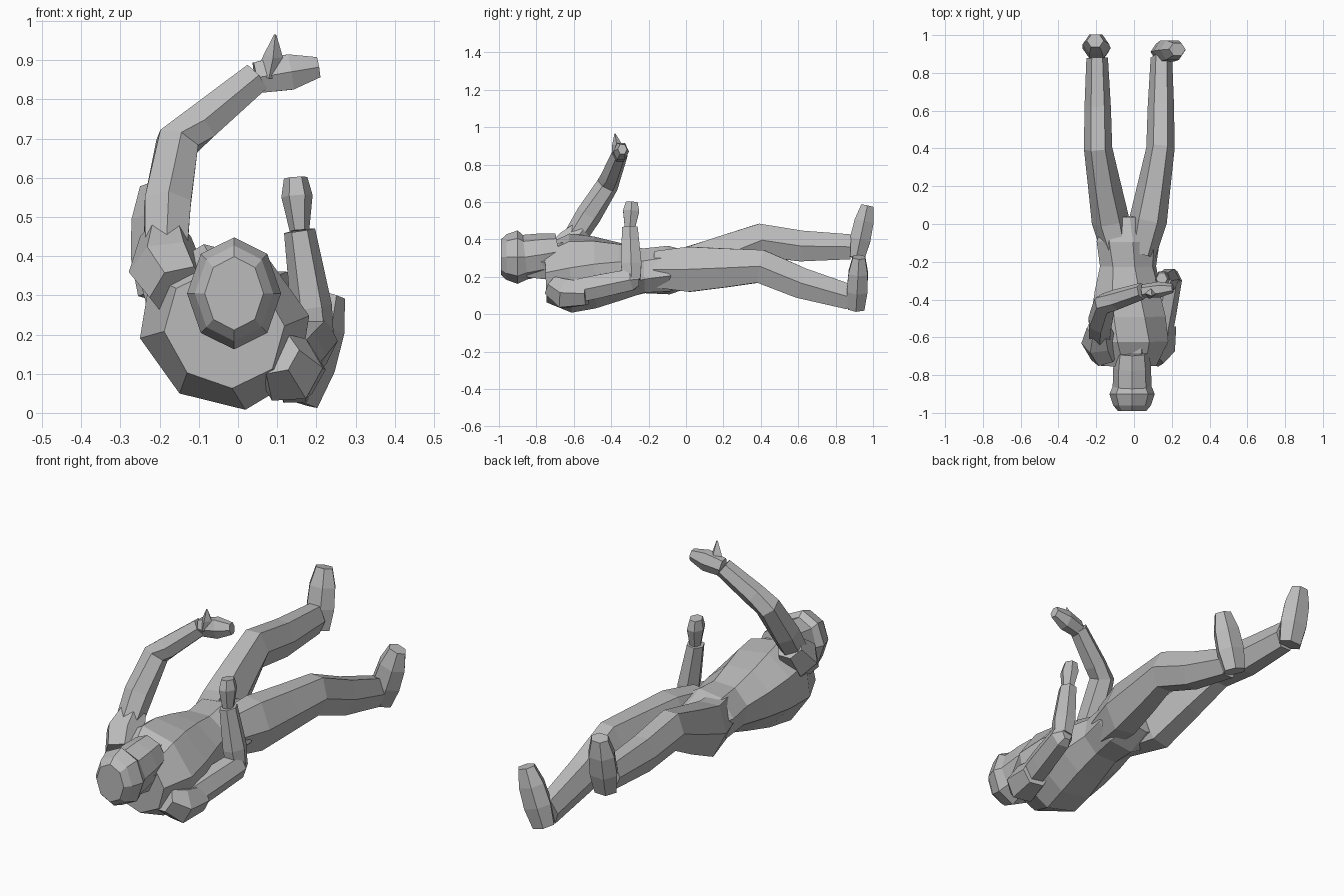
import bpy, bmesh, math
from mathutils import Vector

if "Cube" in bpy.data.objects:
    bpy.data.objects.remove(bpy.data.objects["Cube"], do_unlink=True)

SHADE = (.5, .5, .5, 1)
grey = bpy.data.materials.new("plain grey")
grey.use_nodes = True
grey.diffuse_color = SHADE
grey.node_tree.nodes["Principled BSDF"].inputs["Base Color"].default_value = SHADE

ACROSS = Vector((1, 0, 0))
ALONG = Vector((0, 1, 0))


def mix(start, end, amount):
    return start + (end - start) * amount


def loft(name, path, widths, ratio=(1, 1), roll=(0, 0), sides=6, hint=ACROSS):
    """Skin rings along a path; depth ratio and roll blend from start to end."""
    bm = bmesh.new()
    path = [Vector(point) for point in path]
    last = len(path) - 1
    loops = []
    for i, (centre, width) in enumerate(zip(path, widths)):
        tangent = (path[min(i + 1, last)] - path[max(i - 1, 0)]).normalized()
        u = (hint - tangent * hint.dot(tangent)).normalized()
        v = u.cross(tangent)
        angle = math.radians(mix(*roll, i / last))
        depth = width * mix(*ratio, i / last)
        wide = (u * math.cos(angle) + v * math.sin(angle)) * width
        deep = (v * math.cos(angle) - u * math.sin(angle)) * depth
        turns = [math.tau * k / sides for k in range(sides)]
        loops.append([bm.verts.new(centre + wide * math.cos(a) + deep * math.sin(a))
                      for a in turns])
    for low, high in zip(loops, loops[1:]):
        for k in range(sides):
            n = (k + 1) % sides
            bm.faces.new((low[k], low[n], high[n], high[k]))
    bm.faces.new(loops[0])
    bm.faces.new(loops[-1])
    bmesh.ops.recalc_face_normals(bm, faces=bm.faces)
    mesh = bpy.data.meshes.new(name)
    bm.to_mesh(mesh)
    bm.free()
    mesh.materials.append(grey)
    obj = bpy.data.objects.new(name, mesh)
    bpy.context.collection.objects.link(obj)


def leg(label, side, knee_height, ankle_height, toe_lean):
    """Thigh and shin in one skin, then a foot whose sole faces away from the body."""
    middle = -.025
    pelvis = Vector((middle + side * .06, -.16, .24))
    hip = Vector((middle + side * .1, .02, .24))
    knee = Vector((middle + side * .165, .4, knee_height))
    ankle = Vector((middle + side * .17, .88, ankle_height))
    thigh = hip.lerp(knee, .5)
    calf = knee.lerp(ankle, .45) - Vector((0, 0, .015))
    loft(label + "_leg", [pelvis, hip, thigh, knee, calf, ankle],
         [.08, .1, .087, .075, .07, .057], ratio=(1.4, 1.35))
    heel = ankle + Vector((0, .03, -.06))
    toe = heel + Vector(toe_lean)
    loft(label + "_foot", [heel.lerp(toe, t) for t in (0, .35, .7, 1)],
         [.06, .075, .07, .045], ratio=(.85, .85))


# Trunk, rolled towards the left shoulder and levelling out at the hips
neck_end = Vector((-.035, -.75, .215))
hip_end = Vector((-.03, .04, .24))
trunk_widths = [.16, .23, .22, .19, .155, .17, .12]
steps = len(trunk_widths) - 1
loft("torso", [neck_end.lerp(hip_end, i / steps) for i in range(steps + 1)],
     trunk_widths, ratio=(.92, .75), roll=(-40, -5), sides=8)

# Head with a rounded crown and a narrower face, and the neck
head_ys = (-.99, -.96, -.9, -.86, -.76, -.68)
head_zs = (.305, .305, .305, .305, .32, .335)
loft("head", [(-.01, y, z) for y, z in zip(head_ys, head_zs)],
     [.075, .1, .12, .103, .1, .09], ratio=(1.25, 1.1), sides=8)
loft("neck", [(-.01, -.85, .28), (-.01, -.65, .28)], [.08, .1], ratio=(1.2, 1.2))

# Legs, the right one lifted
leg("right", -1, .395, .36, (-.01, .06, .28))
leg("left", 1, .255, .09, (.085, .015, .275))

# Raised right arm
shoulder = Vector((-.185, -.62, .37))
elbow = Vector((-.155, -.42, .69))
wrist = Vector((.045, -.355, .855))
middle = shoulder.lerp(elbow, .5) - ACROSS * .01
loft("right_shoulder", [(-.15, -.7, .31), shoulder, (-.185, -.55, .45)], [.08, .095, .065])
loft("right_arm", [shoulder, middle, elbow, elbow.lerp(wrist, .3), wrist],
     [.06, .068, .06, .055, .045], hint=ALONG)
fingers = Vector((.205, -.34, .882))
loft("right_hand", [wrist, wrist.lerp(fingers, .55), fingers], [.035, .042, .025],
     ratio=(1.3, 1.2), hint=ALONG)
loft("right_thumb", [(.08, -.36, .86), (.09, -.37, .91), (.095, -.38, .965)],
     [.035, .025, .003], sides=4, hint=ALONG)

# Bent left arm, forearm upright
shoulder = Vector((.13, -.65, .11))
elbow = Vector((.2, -.29, .185))
wrist = Vector((.157, -.3, .465))
loft("left_shoulder", [(.1, -.72, .15), shoulder, (.155, -.53, .11)], [.06, .09, .07])
loft("left_upper_arm", [shoulder, shoulder.lerp(elbow, .5), elbow, elbow + ALONG * .04],
     [.06, .06, .055, .03], ratio=(1.2, 1.2))
loft("left_forearm", [elbow, elbow.lerp(wrist, .3), wrist], [.045, .053, .04], ratio=(1.2, 1.2))
fingers = Vector((.147, -.29, .6))
loft("left_hand", [wrist, wrist.lerp(fingers, .65), fingers], [.025, .04, .03], ratio=(1.3, 1.2))
